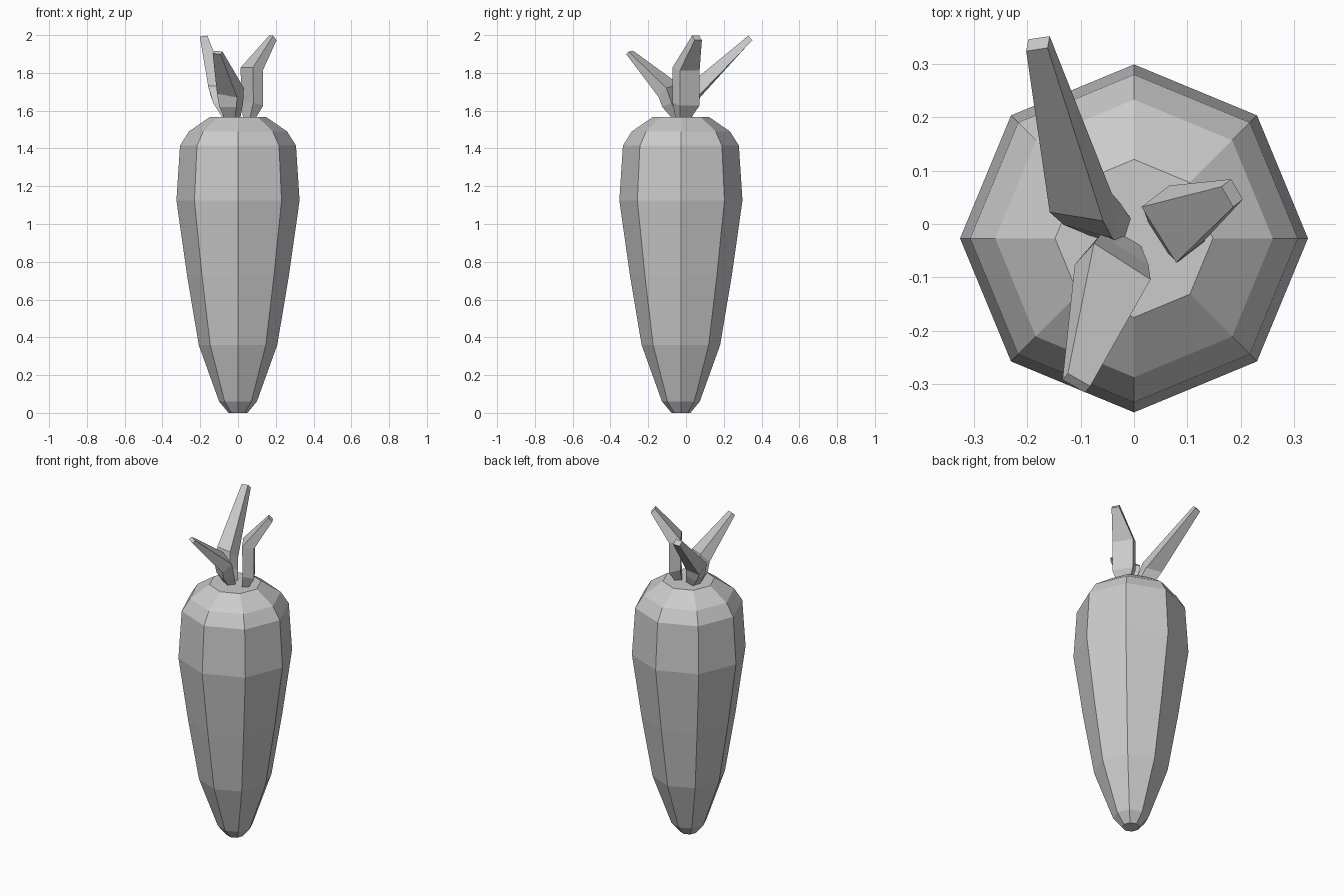
import bpy
import math
from mathutils import Vector


def loft(name, rings):
    """Skin a closed, flat-shaded tube through rings of equal size, capped at both ends."""
    n = len(rings[0])
    verts = [v for ring in rings for v in ring]
    faces = [list(range(n))[::-1], list(range(len(verts) - n, len(verts)))]
    for r in range(len(rings) - 1):
        for i in range(n):
            j = (i + 1) % n
            faces.append((r * n + i, r * n + j, (r + 1) * n + j, (r + 1) * n + i))
    mesh = bpy.data.meshes.new(name)
    mesh.from_pydata([tuple(v) for v in verts], [], faces)
    mesh.update()
    obj = bpy.data.objects.new(name, mesh)
    bpy.context.collection.objects.link(obj)
    return obj


def octagon(radius, z):
    return [Vector((radius * math.cos(k * math.pi / 4),
                    radius * math.sin(k * math.pi / 4) - 0.027, z)) for k in range(8)]


def section(center, width, depth):
    """Four-sided stem section from its centre and two half-axes."""
    c, w, d = Vector(center), Vector(width), Vector(depth)
    return [c - w - d, c + w - d, c + w + d, c - w + d]


# Root: eight-sided tapered body (radius, height)
profile = [(0.05, 0), (0.10, 0.06), (0.208, 0.36), (0.27, 0.73), (0.326, 1.125),
           (0.307, 1.415), (0.26, 1.49), (0.148, 1.567)]
loft("root", [octagon(r, z) for r, z in profile])

# Leaf stalks: base, flare, bend, tip
stalks = {
    "back_stalk": [
        ((-0.042, -0.008, 1.56), (0.030, -0.010, 0), (0.008, 0.025, 0)),
        ((-0.078, 0.018, 1.63), (0.045, -0.012, 0), (0.008, 0.032, -0.010)),
        ((-0.100, 0.040, 1.70), (0.050, -0.008, 0), (0.008, 0.026, -0.030)),
        ((-0.180, 0.338, 1.983), (0.020, 0.003, 0.002), (0.002, 0.011, -0.012)),
    ],
    "front_stalk": [
        ((-0.030, -0.040, 1.56), (0.028, -0.016, 0), (0.014, 0.018, 0)),
        ((-0.036, -0.073, 1.63), (0.045, -0.028, 0), (0.018, 0.025, 0.010)),
        ((-0.040, -0.090, 1.705), (0.053, -0.034, -0.010), (0.018, 0.020, 0.025)),
        ((-0.108, -0.298, 1.908), (0.021, -0.012, -0.002), (0.005, 0.006, 0.007)),
    ],
    "right_stalk": [
        ((0.060, -0.015, 1.56), (0.018, -0.028, 0), (0.015, 0.011, 0)),
        ((0.075, 0, 1.635), (0.0325, -0.052, 0), (0.026, 0.020, -0.008)),
        ((0.0725, 0, 1.82), (0.0325, -0.052, 0), (0.026, 0.020, -0.008)),
        ((0.184, 0.058, 1.985), (0.011, -0.019, 0), (0.009, 0.007, -0.012)),
    ],
}
for name, sections in stalks.items():
    obj = loft(name, [section(*s) for s in sections])
